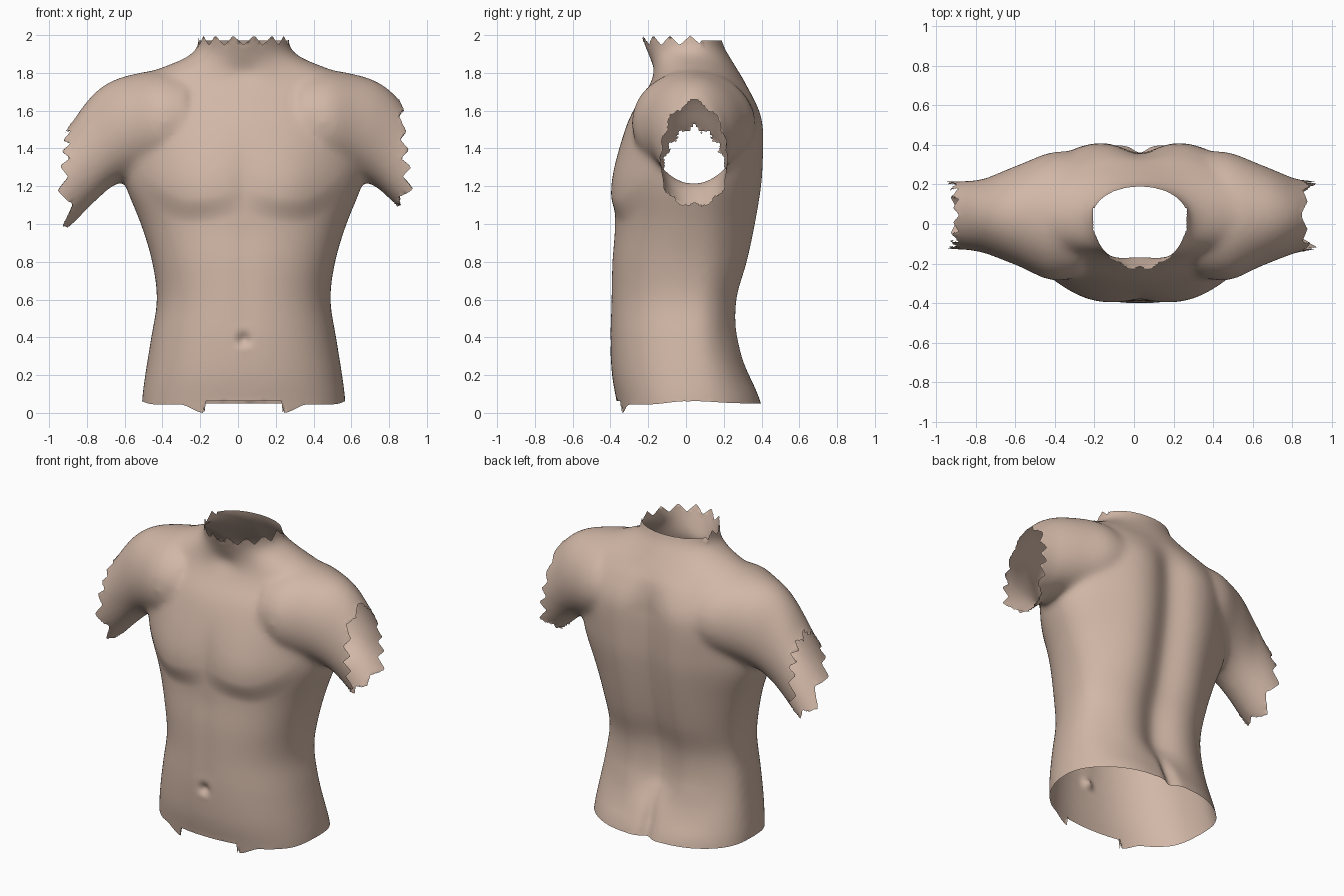
import bpy, bmesh, math
from mathutils import Vector

if "Cube" in bpy.data.objects:
    bpy.data.objects.remove(bpy.data.objects["Cube"])

CX = 0.03            # symmetry line of the body

skin = bpy.data.materials.new("skin")
skin.diffuse_color = (0.64, 0.475, 0.385, 1)
skin.use_nodes = True
skin.node_tree.nodes["Principled BSDF"].inputs["Base Color"].default_value = skin.diffuse_color


def smoothstep(t):
    t = max(0.0, min(1.0, t))
    return t * t * (3 - 2 * t)


def bell(v, width):
    return math.exp(-(v / width) ** 2)


def zigzag(t):
    # triangle wave, -1 to 1
    return 4 * abs(t - math.floor(t + 0.5)) - 1


def refine(rows, steps=4):
    # smooth curve through the rows of a section table
    out = []
    for i in range(len(rows) - 1):
        p0, p1 = Vector(rows[max(i - 1, 0)]), Vector(rows[i])
        p2, p3 = Vector(rows[i + 1]), Vector(rows[min(i + 2, len(rows) - 1)])
        for k in range(steps):
            t = k / steps
            out.append(0.5 * (2 * p1 + (p2 - p0) * t
                              + (2 * p0 - 5 * p1 + 4 * p2 - p3) * t ** 2
                              + (3 * p1 - p0 - 3 * p2 + p3) * t ** 3))
    return out + [Vector(rows[-1])]


def loft(bm, rings):
    # closed solid through rings of points
    loops = [[bm.verts.new(p) for p in ring] for ring in rings]
    n = len(loops[0])
    faces = []
    for a, b in zip(loops, loops[1:]):
        for i in range(n):
            j = (i + 1) % n
            faces.append(bm.faces.new((a[i], a[j], b[j], b[i])))
    faces.append(bm.faces.new(loops[0][::-1]))
    faces.append(bm.faces.new(loops[-1]))
    bmesh.ops.recalc_face_normals(bm, faces=faces)


# Trunk sections: height, half width, front, back, roundness
TRUNK = [
    (-0.10, 0.540, -0.340, 0.420, 2.3), (0.05, 0.540, -0.365, 0.395, 2.3),
    (0.20, 0.522, -0.392, 0.335, 2.3), (0.40, 0.490, -0.402, 0.262, 2.3),
    (0.60, 0.460, -0.398, 0.260, 2.3),
    (0.80, 0.485, -0.393, 0.317, 2.3), (1.00, 0.545, -0.378, 0.360, 2.2),
    (1.20, 0.625, -0.382, 0.392, 2.1), (1.35, 0.655, -0.362, 0.402, 2.0),
    (1.50, 0.670, -0.322, 0.402, 2.0), (1.60, 0.670, -0.280, 0.387, 2.0),
    (1.70, 0.650, -0.215, 0.347, 1.9), (1.77, 0.590, -0.185, 0.302, 1.8),
    (1.83, 0.430, -0.182, 0.265, 1.8), (1.88, 0.310, -0.193, 0.235, 1.9),
    (1.93, 0.250, -0.212, 0.205, 2.0), (2.00, 0.238, -0.240, 0.183, 2.0),
    (2.10, 0.238, -0.265, 0.175, 2.0)]

# Shoulder and upper arm sections: distance from centre, top, bottom, front, back
ARM = [(0.30, 1.80, 1.30, -0.27, 0.34), (0.45, 1.815, 1.26, -0.285, 0.355),
       (0.60, 1.790, 1.235, -0.220, 0.305), (0.70, 1.757, 1.195, -0.180, 0.265),
       (0.78, 1.703, 1.125, -0.150, 0.232), (0.85, 1.625, 1.055, -0.135, 0.220),
       (0.92, 1.525, 0.985, -0.130, 0.218), (1.02, 1.405, 0.895, -0.128, 0.215),
       (1.15, 1.260, 0.780, -0.125, 0.210)]


def trunk_ring(z, a, front, back, n, count=64):
    cy = 0.04
    pts = []
    for i in range(count):
        t = 2 * math.pi * i / count
        c, s = math.cos(t), math.sin(t)
        depth = (back - cy) if s > 0 else (cy - front)
        pts.append((CX + a * math.copysign(abs(c) ** (2 / n), c),
                    cy + depth * math.copysign(abs(s) ** (2 / n), s), z))
    return pts


def arm_ring(side, u, top, bottom, front, back, count=40):
    pts = []
    for i in range(count):
        a = 2 * math.pi * i / count
        pts.append((CX + side * u,
                    (front + back) / 2 + (back - front) / 2 * math.sin(a),
                    (top + bottom) / 2 + (top - bottom) / 2 * math.cos(a)))
    return pts


# Trunk and arms fused into one skin
bm = bmesh.new()
loft(bm, [trunk_ring(*row) for row in refine(TRUNK)])
for side in (-1, 1):
    loft(bm, [arm_ring(side, *row) for row in refine(ARM)])
mesh = bpy.data.meshes.new("torso")
bm.to_mesh(mesh)
bm.free()
torso = bpy.data.objects.new("torso", mesh)
bpy.context.collection.objects.link(torso)
fuse = torso.modifiers.new("fuse", 'REMESH')
fuse.mode = 'VOXEL'
fuse.voxel_size = 0.015
relax = torso.modifiers.new("relax", 'SMOOTH')
relax.factor = 0.5
relax.iterations = 26
bpy.context.view_layer.update()
fused = bpy.data.meshes.new_from_object(
    torso.evaluated_get(bpy.context.evaluated_depsgraph_get()))
torso.modifiers.clear()
torso.data = fused


# Muscle relief, measured outwards from the base form
def front_relief(u, z):
    edge = 1.05 + (0.7 if u < 0.28 else 2.4) * (u - 0.28) ** 2
    chest = smoothstep((z - edge + 0.05) / 0.14) * smoothstep((1.6 - z) / 0.45)
    d = 0.032 * chest * bell(u - 0.25, 0.2)
    d -= 0.008 * bell(u, 0.06) * smoothstep((z - 1.0) / 0.2) * smoothstep((1.5 - z) / 0.3)
    d -= 0.005 * bell(u, 0.06) * smoothstep((z - 0.4) / 0.1) * smoothstep((1.1 - z) / 0.2)
    d -= 0.030 * bell(u, 0.032) * bell(z - 0.385, 0.036)            # navel
    d += 0.008 * bell(u, 0.03) * bell(z - 0.35, 0.025)
    d -= 0.014 * bell(u, 0.08) * bell(z - 1.80, 0.06)               # throat hollow
    return d


def back_relief(u, z):
    spine = smoothstep((z - 0.15) / 0.25) * smoothstep((1.8 - z) / 0.3)
    d = spine * (0.024 * bell(u - 0.24, 0.15) - 0.045 * bell(u, 0.11))
    d -= 0.035 * bell(u, 0.045) * smoothstep((0.34 - z) / 0.2)      # cleft
    d += 0.012 * bell(u - 0.25, 0.18) * smoothstep((0.3 - z) / 0.2)
    d += 0.010 * bell(u - 0.38, 0.14) * bell(z - 1.42, 0.2)         # shoulder blades
    return d


# Outlines of the four openings
def hem(p):
    u = p.x - CX
    if p.y > 0.0:
        return 0.05 + 0.012 * bell(p.y - 0.05, 0.15)
    if abs(u) < 0.205:
        return 0.062
    side = 0.045 + 0.017 * smoothstep((p.y + 0.2) / 0.2)
    return side - 0.045 * smoothstep((0.34 - abs(u)) / 0.13)


def collar(p):
    a = math.atan2(p.x - CX, -p.y)
    return 1.972 + (0.026 * zigzag(a * 2.1) if abs(a) < 1.9 else 0.0)


def cuff(p):
    a = math.atan2(p.y - 0.045, p.z - 1.35)
    base, tuck = (0.91, 0.045) if p.x < 0 else (0.883, 0.085)
    amount = 0.026 * (1 - 0.5 * max(0.0, math.cos(a)))
    return (base + 0.09 * (1.4 - p.z) - tuck * smoothstep((1.2 - p.z) / 0.14)
            + amount * zigzag(a * 1.9))


bm = bmesh.new()
bm.from_mesh(torso.data)
bm.normal_update()
moves = []
for v in bm.verts:
    u, z = abs(v.co.x - CX), v.co.z
    w = min(1.0, abs(v.normal.y) * 1.3) * smoothstep((0.75 - u) / 0.2)
    if v.normal.y < 0:
        moves.append(-w * front_relief(u, z))
    else:
        moves.append(w * back_relief(u, z))
for v, dy in zip(bm.verts, moves):
    v.co.y += dy


def beyond(p):
    if p.z < 0.2:
        return p.z < hem(p)
    if p.z > 1.85:
        return p.z > collar(p)
    return abs(p.x) > 0.75 and abs(p.x) > cuff(p)


# Open the neck, arms and waist, then trim the rims to their outlines
bmesh.ops.delete(bm, geom=[f for f in bm.faces if beyond(f.calc_center_median())],
                 context='FACES')
for v in bm.verts:
    if v.is_boundary:
        p = v.co
        if p.z < 0.2:
            p.z = hem(p)
        elif p.z > 1.85:
            p.z = collar(p)
        elif abs(p.x) > 0.75:
            p.x = math.copysign(cuff(p), p.x)
bm.to_mesh(torso.data)
bm.free()

torso.data.materials.clear()
torso.data.materials.append(skin)
for f in torso.data.polygons:
    f.use_smooth = True
    f.material_index = 0
